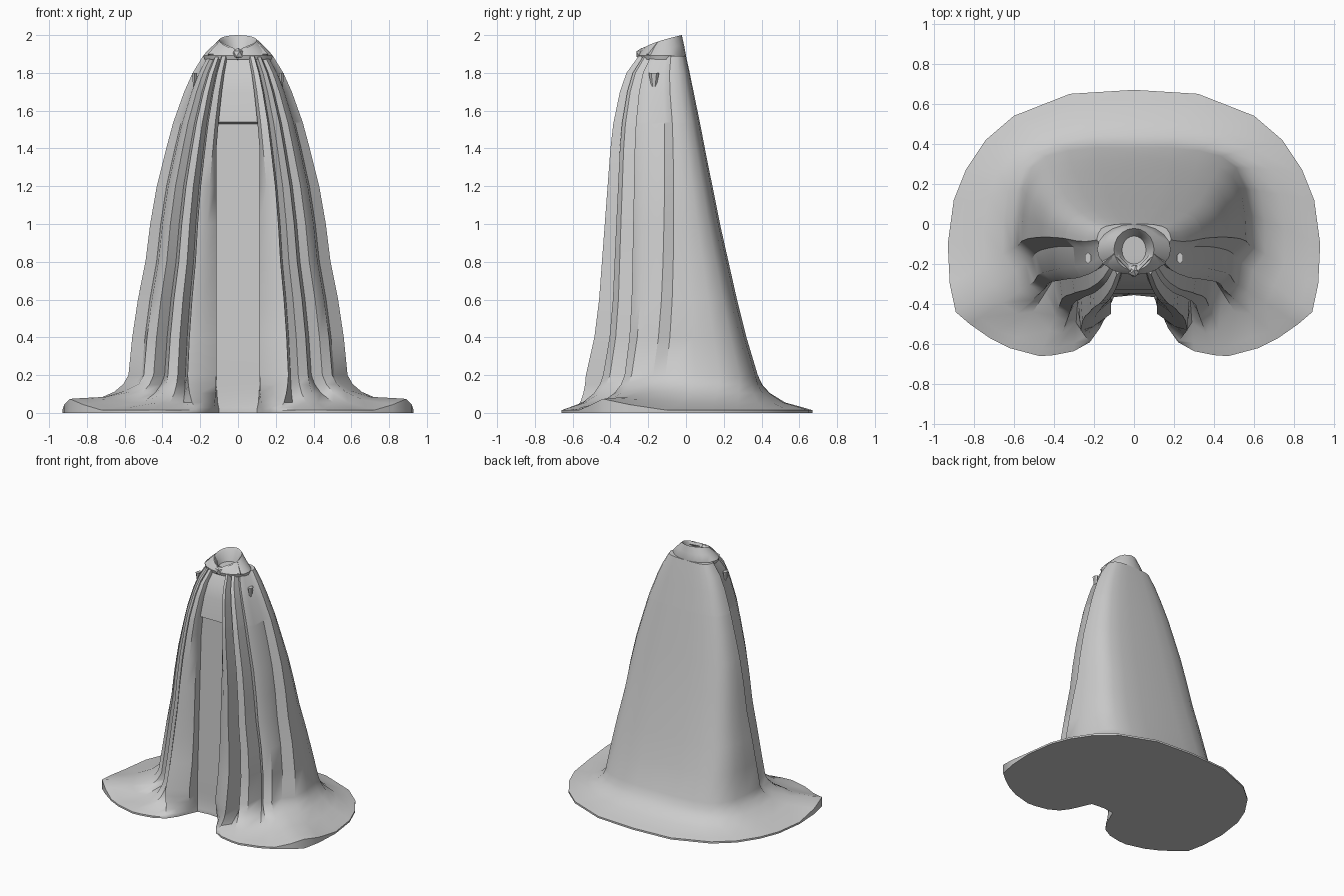
import bpy, bmesh, math
from mathutils import Vector

if "Cube" in bpy.data.objects:
    bpy.data.objects.remove(bpy.data.objects["Cube"])

cloth = bpy.data.materials.new("grey_cloth")
cloth.use_nodes = True
cloth.diffuse_color = (0.6, 0.6, 0.6, 1)
cloth.node_tree.nodes["Principled BSDF"].inputs["Base Color"].default_value = (0.6, 0.6, 0.6, 1)


def finish(name, bm, angle):
    bmesh.ops.remove_doubles(bm, verts=bm.verts, dist=0.0005)
    bmesh.ops.recalc_face_normals(bm, faces=bm.faces)
    mesh = bpy.data.meshes.new(name)
    bm.to_mesh(mesh)
    bm.free()
    mesh.materials.append(cloth)
    obj = bpy.data.objects.new(name, mesh)
    bpy.context.collection.objects.link(obj)
    bpy.ops.object.select_all(action="DESELECT")
    bpy.context.view_layer.objects.active = obj
    obj.select_set(True)
    bpy.ops.object.shade_smooth_by_angle(angle=math.radians(angle))


def mirrored(half):
    """Closed ring from the front centre, round +x, to the back and home."""
    return half + [Vector((-p.x, p.y, p.z)) for p in half[-2:0:-1]]


def loft(rings):
    bm = bmesh.new()
    loops = [[bm.verts.new(p) for p in ring] for ring in rings]
    for a, b in zip(loops, loops[1:]):
        for i in range(len(a)):
            j = (i + 1) % len(a)
            bm.faces.new((a[i], a[j], b[j], b[i]))
    caps = [bm.faces.new(loops[0]), bm.faces.new(loops[-1])]
    bmesh.ops.triangulate(bm, faces=caps)
    return bm


# Height, half width, front and back of the hanging cloth
levels = [(0.2, .58, -.53, .38), (0.4, .56, -.485, .32), (0.6, .53, -.46, .27),
          (0.8, .49, -.445, .225), (1.0, .465, -.43, .18), (1.2, .43, -.415, .14),
          (1.4, .38, -.40, .10), (1.53, .345, -.385, .075), (1.54, .342, -.383, .073),
          (1.7, .285, -.35, .04), (1.8, .24, -.315, .02), (1.89, .185, -.25, 0)]

# Pleats: share of half width, share of depth, backward drift with height
pleats = [(.35, .02, 0), (.46, 0, 0), (.48, .2, 0), (.55, .1, 0), (.64, .14, 0),
          (.67, .3, 0), (.77, .22, .04), (.86, .25, .12), (.88, .36, .23),
          (1, .43, .25), (.99, .62, .12), (.96, .77, .05), (.88, .89, .02),
          (.75, .955, 0), (.56, .985, 0), (.3, 1, 0), (0, 1, 0)]

# Spread hem on the ground, matching the columns of the cloth
hem = [(0, -.355), (.1, -.365), (.13, -.43), (.17, -.52), (.22, -.59), (.3, -.635),
       (.4, -.655), (.47, -.66), (.62, -.62), (.72, -.57), (.82, -.5), (.89, -.44),
       (.92, -.3), (.93, -.1), (.9, .12), (.84, .27), (.74, .42), (.6, .54),
       (.32, .65), (0, .67)]
tip = 11


def section(z, w, front, back):
    depth = back - front
    lip = min(.115, .3 * w)
    inner = -.355 + .04 * z if z < 1.535 else front + .12 * depth
    drift = min(1, z / 1.5)
    half = [Vector((0, inner, z)), Vector((lip, inner, z)),
            Vector((lip, front + .09 * depth, z))]
    half += [Vector((u * w, front + (t + k * drift) * depth, z)) for u, t, k in pleats]
    return half


# Cloak: flat underside, hem edge, flaring sweep, then the hanging folds
base = section(*levels[0])
rings = [mirrored([Vector((x, y, 0)) for x, y in hem])]
for share, height in [(1, .014), (.85, .027), (.5, .055), (.22, .105), (.08, .15)]:
    half = []
    for i, (x, y) in enumerate(hem):
        p = base[i].lerp(Vector((x, y, 0)), share)
        p.z = height + max(0, 1 - abs(i - tip) / 2) * .06 * share
        half.append(p)
    rings.append(mirrored(half))
rings += [mirrored(section(*level)) for level in levels]
finish("cloak", loft(rings), 40)


# Collar: tilted band with an open neck and a shallow floor inside
def collar_ring(rx, ry, cy, z_front, z_back, count=20):
    ring = []
    for i in range(count):
        a = 2 * math.pi * i / count
        rise = (.5 - .5 * math.cos(a)) ** .6
        ring.append(Vector((rx * math.sin(a), cy - ry * math.cos(a),
                            z_front + (z_back - z_front) * rise)))
    return ring


collar = [collar_ring(.178, .122, -.125, 1.87, 1.87),
          collar_ring(.184, .127, -.127, 1.893, 1.893),
          collar_ring(.145, .117, -.127, 1.91, 1.945),
          collar_ring(.1, .105, -.127, 1.92, 2.0),
          collar_ring(.088, .093, -.127, 1.915, 1.985),
          collar_ring(.06, .07, -.13, 1.89, 1.9)]
finish("collar", loft(collar), 45)

# Clasp knot at the throat
bm = bmesh.new()
bmesh.ops.create_icosphere(bm, subdivisions=1, radius=.033)
bmesh.ops.translate(bm, verts=bm.verts, vec=(0, -.233, 1.9))
finish("clasp", bm, 20)

# Folded lapels running from the clasp to the shoulders
for side, label in ((1, "left"), (-1, "right")):
    bm = bmesh.new()
    corners = [(.01, -.255, 1.9), (.16, -.2, 1.9), (.1, -.15, 1.965), (.02, -.235, 1.93)]
    face = bm.faces.new([bm.verts.new((side * x, y, z)) for x, y, z in corners])
    out = bmesh.ops.extrude_face_region(bm, geom=[face])
    moved = [v for v in out["geom"] if isinstance(v, bmesh.types.BMVert)]
    bmesh.ops.translate(bm, verts=moved, vec=(0, .02, -.015))
    finish(label + "_lapel", bm, 20)

    # Small pinched fold below the shoulder
    bm = bmesh.new()
    bmesh.ops.create_cone(bm, segments=6, radius1=.004, radius2=.028, depth=.12, cap_ends=True)
    bmesh.ops.scale(bm, verts=bm.verts, vec=(.6, 1, 1))
    bmesh.ops.translate(bm, verts=bm.verts, vec=(side * .23, -.17, 1.74))
    finish(label + "_shoulder_fold", bm, 30)
